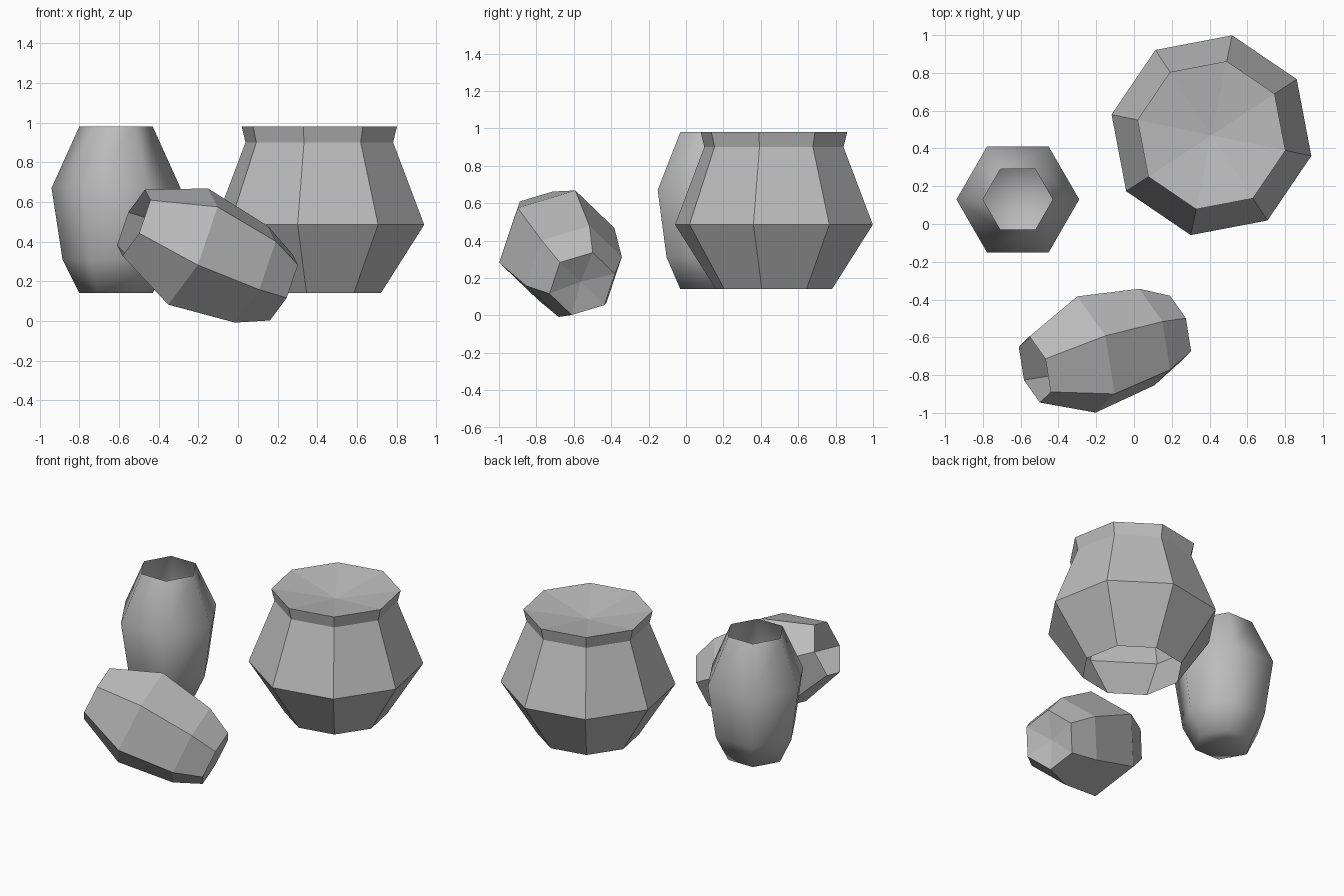
import bpy, bmesh, math
from mathutils import Matrix, Vector

cube = bpy.data.objects.get("Cube")
if cube:
    bpy.data.objects.remove(cube, do_unlink=True)

clay = bpy.data.materials.new("grey clay")
clay.use_nodes = True
GREY = (0.5, 0.5, 0.5, 1)
clay.diffuse_color = GREY
clay.node_tree.nodes["Principled BSDF"].inputs["Base Color"].default_value = GREY


def pot(name, profile, sides, phase, matrix, dent, smooth=False):
    """Spin (radius, height) rings; the first ring gets a dented fan cap, the last stays open."""
    bm = bmesh.new()
    rings = []
    for r, z in profile:
        angles = [phase + math.tau * i / sides for i in range(sides)]
        rings.append([bm.verts.new((r * math.cos(a), r * math.sin(a), z)) for a in angles])
    tip = bm.verts.new((0, 0, profile[0][1] + dent))
    for i in range(sides):
        j = (i + 1) % sides
        bm.faces.new((tip, rings[0][j], rings[0][i]))
        for low, high in zip(rings, rings[1:]):
            bm.faces.new((low[i], low[j], high[j], high[i]))
    # Rings listed downwards come out inside out
    if profile[0][1] > profile[-1][1]:
        bmesh.ops.reverse_faces(bm, faces=bm.faces[:])
    for f in bm.faces:
        f.smooth = smooth
    mesh = bpy.data.meshes.new(name)
    bm.to_mesh(mesh)
    bm.free()
    mesh.materials.append(clay)
    obj = bpy.data.objects.new(name, mesh)
    obj.matrix_world = matrix
    bpy.context.collection.objects.link(obj)
    return obj


# Wide eight-sided jar, closed on top and open underneath
jar_profile = [(0.40, 0.98), (0.38, 0.90), (0.54, 0.485), (0.317, 0.14)]
pot("wide_jar", jar_profile, 8, math.radians(-11.7),
    Matrix.Translation((0.41, 0.47, 0)), -0.06)

# Slim six-sided vases, open at the mouth
vase_profile = [(0.185, 0), (0.27, 0.17), (0.325, 0.53), (0.185, 0.84)]
pot("standing_vase", vase_profile, 6, 0,
    Matrix.Translation((-0.615, 0.13, 0.14)), 0.03, smooth=True)

# The same vase tipped over, with flat faces
up = Vector((-0.885, -0.256, 0.388)).normalized()
side = Vector((-0.085, 0.12, -0.115))
side = (side - up * side.dot(up)).normalized()
turn = Matrix((side, up.cross(side), up)).transposed().to_4x4()
pot("fallen_vase", vase_profile, 6, 0,
    Matrix.Translation((0.218, -0.555, 0.169)) @ turn, 0.03)
